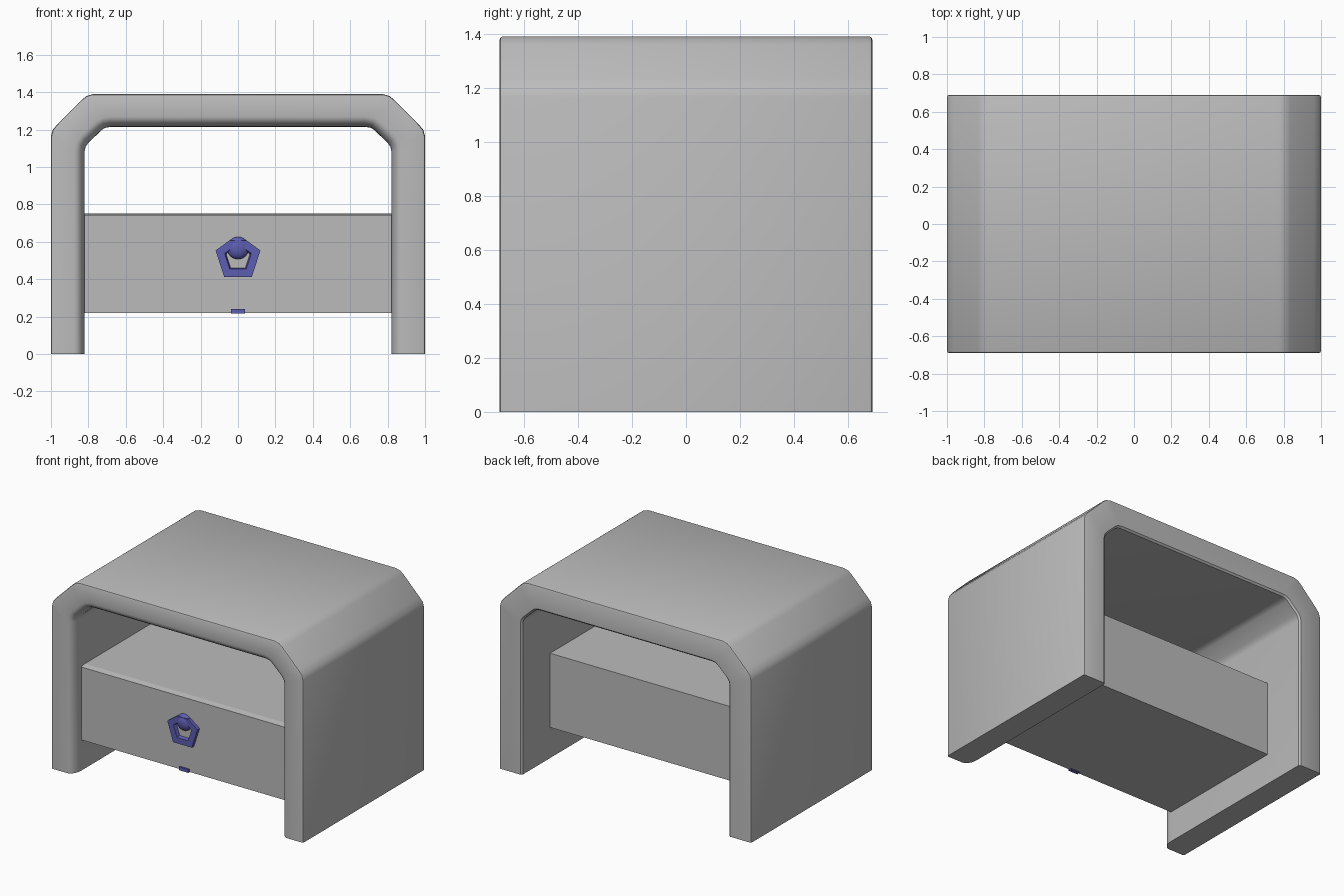
import bpy, bmesh, math
from mathutils import Vector

if "Cube" in bpy.data.objects:
    bpy.data.objects.remove(bpy.data.objects["Cube"])


def material(name, rgb):
    m = bpy.data.materials.new(name)
    m.use_nodes = True
    color = (*rgb, 1)
    m.diffuse_color = color
    m.node_tree.nodes["Principled BSDF"].inputs["Base Color"].default_value = color
    return m


grey = material("warm_grey", (0.5, 0.5, 0.5))
blue = material("violet_blue", (0.11, 0.11, 0.45))


def make(name, bm, mat, smooth=None):
    bmesh.ops.recalc_face_normals(bm, faces=bm.faces)
    mesh = bpy.data.meshes.new(name)
    bm.to_mesh(mesh)
    bm.free()
    mesh.materials.append(mat)
    ob = bpy.data.objects.new(name, mesh)
    bpy.context.collection.objects.link(ob)
    if smooth:
        bpy.ops.object.select_all(action="DESELECT")
        bpy.context.view_layer.objects.active = ob
        ob.select_set(True)
        bpy.ops.object.shade_smooth_by_angle(angle=math.radians(smooth))
    return ob


def loft(bm, rings, close_rings=False):
    """Skin between point rings; each ring is a closed loop."""
    vs = [[bm.verts.new(p) for p in r] for r in rings]
    n = len(vs[0])
    pairs = list(zip(vs, vs[1:])) + ([(vs[-1], vs[0])] if close_rings else [])
    for a, b in pairs:
        for i in range(n):
            j = (i + 1) % n
            bm.faces.new((a[i], a[j], b[j], b[i]))
    if not close_rings:
        bm.faces.new(vs[0])
        bm.faces.new(vs[-1])


def arch(half):
    return [Vector(p) for p in half] + [Vector((-x, z)) for x, z in reversed(half)]


def offset(path, d):
    """Mitred offset of an open path, positive to its left."""
    out = []
    for i, p in enumerate(path):
        dirs = [(path[k + 1] - path[k]).normalized()
                for k in (i - 1, i) if 0 <= k < len(path) - 1]
        norms = [Vector((-t.y, t.x)) for t in dirs]
        n = sum(norms, Vector((0, 0))).normalized()
        out.append(p + n * d / n.dot(norms[0]))
    return out


# Arched shell: edge section swept along the outer and inner arches
outer = arch([(1, 0), (1, 1.165), (0.99, 1.2), (0.963, 1.232),
              (0.835, 1.36), (0.81, 1.38), (0.775, 1.39)])
inner = arch([(0.82, 0), (0.82, 1.085), (0.815, 1.108), (0.80, 1.13),
              (0.728, 1.198), (0.71, 1.21), (0.68, 1.215)])
D, R = 0.69, 0.012
section = [(outer, R, D), (outer, R * 0.3, D - R * 0.3), (outer, 0, D - R),
           (outer, 0, R - D), (outer, R * 0.3, R * 0.3 - D), (outer, R, -D)]
for k in range(7):  # wide rounded lip on the inner front edge
    a = math.pi / 2 * k / 6
    section.append((inner, -0.055 * (1 - math.sin(a)), -D + 0.085 * (1 - math.cos(a))))
section += [(inner, 0, D - R), (inner, -R, D)]
columns = [[Vector((p.x, y, p.y)) for p in offset(path, d)] for path, d, y in section]
bm = bmesh.new()
loft(bm, list(zip(*columns)))
make("arched_shell", bm, grey, 35)

# Drawer: side profile extruded between the legs
profile = [(-0.605, 0.22), (0.37, 0.22), (0.37, 0.752), (-0.52, 0.752),
           (-0.565, 0.752), (-0.605, 0.743)]
bm = bmesh.new()
loft(bm, [[(x, y, z) for y, z in profile] for x in (-0.82, 0.82)])
make("drawer", bm, grey)


# Pentagonal pull ring
def pentagon(r, y):
    return [(r * math.sin(k * math.tau / 5), y, 0.515 + r * math.cos(k * math.tau / 5))
            for k in range(5)]


bm = bmesh.new()
loft(bm, [pentagon(r, y) for r, y in
          [(0.126, -0.60), (0.126, -0.63), (0.075, -0.63), (0.065, -0.60)]], True)
# clip the ring's top point so the rounded boss forms the tip
bmesh.ops.bisect_plane(bm, geom=bm.verts[:] + bm.edges[:] + bm.faces[:],
                       plane_co=(0, 0, 0.608), plane_no=(0, 0, 1), clear_outer=True)
bmesh.ops.holes_fill(bm, edges=[e for e in bm.edges if e.is_boundary])
make("pull_ring", bm, blue)

# Rounded boss holding the ring
bm = bmesh.new()
bmesh.ops.create_uvsphere(bm, u_segments=24, v_segments=12, radius=0.06)
for v in bm.verts:
    v.co = (v.co.x, v.co.y * 0.6 - 0.602, v.co.z + 0.567)
make("pull_boss", bm, blue, 40)

# Small catch under the drawer front
bm = bmesh.new()
bmesh.ops.create_cube(bm, size=1)
for v in bm.verts:
    v.co = (v.co.x * 0.074, v.co.y * 0.03 - 0.602, v.co.z * 0.024 + 0.229)
make("drawer_catch", bm, blue)
